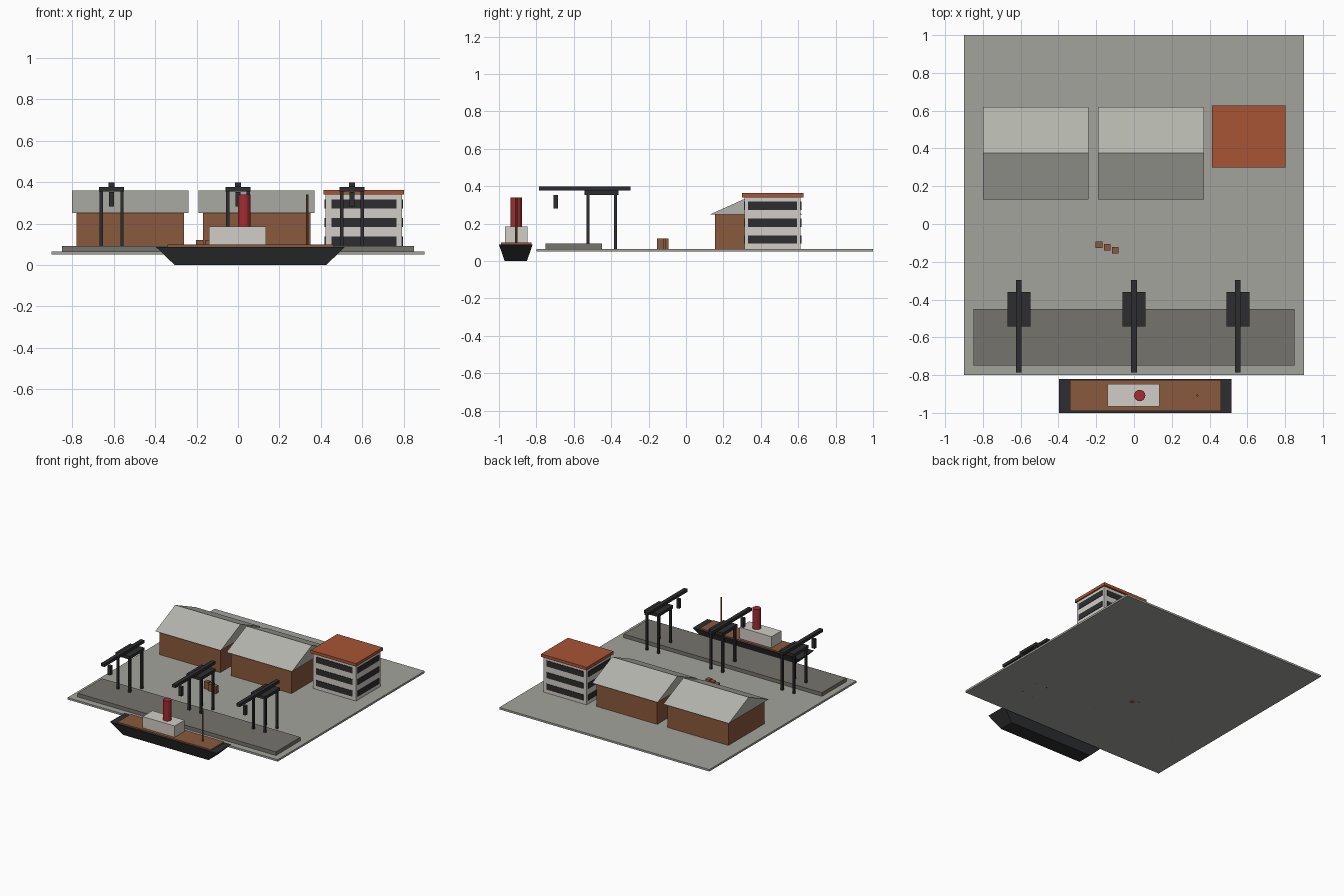
import bpy, bmesh, math

if "Cube" in bpy.data.objects:
    bpy.data.objects.remove(bpy.data.objects["Cube"])


def mat(name, rgb):
    m = bpy.data.materials.new(name)
    m.diffuse_color = (*rgb, 1)
    m.use_nodes = True
    m.node_tree.nodes["Principled BSDF"].inputs["Base Color"].default_value = m.diffuse_color
    return m


CONCRETE = mat("concrete", (0.37, 0.37, 0.335))
QUAY = mat("quay_stone", (0.18, 0.175, 0.155))
SHEET = mat("roof_sheet", (0.45, 0.455, 0.41))
BROWN = mat("brick_brown", (0.25, 0.10, 0.045))
TILE = mat("roof_tile", (0.39, 0.089, 0.036))
DARK = mat("dark_steel", (0.026, 0.027, 0.029))
WHITE = mat("off_white", (0.64, 0.61, 0.57))
RED = mat("funnel_red", (0.37, 0.026, 0.032))


def finish(bm, name, material):
    bmesh.ops.recalc_face_normals(bm, faces=bm.faces)
    me = bpy.data.meshes.new(name)
    bm.to_mesh(me)
    bm.free()
    me.materials.append(material)
    ob = bpy.data.objects.new(name, me)
    bpy.context.collection.objects.link(ob)
    return ob


def box(name, material, x, y, z, base=(1, 1)):
    """Box from (min, max) ranges; base scales the bottom face about its centre."""
    bm = bmesh.new()
    bmesh.ops.create_cube(bm, size=1)
    mid = [(r[0] + r[1]) / 2 for r in (x, y, z)]
    for v in bm.verts:
        sx, sy = base if v.co.z < 0 else (1, 1)
        v.co = (mid[0] + v.co.x * (x[1] - x[0]) * sx,
                mid[1] + v.co.y * (y[1] - y[0]) * sy,
                mid[2] + v.co.z * (z[1] - z[0]))
    return finish(bm, name, material)


def around(c, half):
    return (c - half, c + half)


def cylinder(name, material, x, y, z, r, sides):
    bm = bmesh.new()
    bmesh.ops.create_cone(bm, cap_ends=True, segments=sides, radius1=r, radius2=r, depth=z[1] - z[0])
    bmesh.ops.translate(bm, verts=bm.verts, vec=(x, y, (z[0] + z[1]) / 2))
    return finish(bm, name, material)


def gable(name, material, x, y, z):
    """Triangular roof prism with its ridge along x."""
    bm = bmesh.new()
    prof = [(y[0], z[0]), (y[1], z[0]), ((y[0] + y[1]) / 2, z[1])]
    face = bm.faces.new([bm.verts.new((x[0], py, pz)) for py, pz in prof])
    ext = bmesh.ops.extrude_face_region(bm, geom=[face])["geom"]
    bmesh.ops.translate(bm, verts=[g for g in ext if isinstance(g, bmesh.types.BMVert)],
                        vec=(x[1] - x[0], 0, 0))
    if not face.is_valid or len(bm.faces) < 5:
        bmesh.ops.holes_fill(bm, edges=bm.edges)
    return finish(bm, name, material)


# Ground and quay
box("ground_slab", CONCRETE, (-0.9, 0.9), (-0.8, 1.0), (0.05, 0.065))
box("quay", QUAY, (-0.85, 0.85), (-0.75, -0.45), (0.06, 0.093))

# Warehouses
for i, cx in enumerate((-0.52, 0.09)):
    box(f"warehouse_walls_{i}", BROWN, around(cx, 0.26), (0.155, 0.595), (0.06, 0.25))
    gable(f"warehouse_roof_{i}", SHEET, around(cx, 0.28), (0.13, 0.62), (0.25, 0.36))

# Office block with window bands on all four sides
ox, oy, hx, hy = 0.607, 0.463, 0.185, 0.15
box("office_walls", WHITE, around(ox, hx), around(oy, hy), (0.06, 0.342))
box("office_roof", TILE, around(ox, 0.195), around(oy, 0.164), (0.34, 0.363))
for i in range(3):
    z = around(0.115 + i * 0.09, 0.022)
    for s, side in ((-1, "a"), (1, "b")):
        box(f"window_band_y_{side}_{i}", DARK, around(ox, 0.157), around(oy + s * hy, 0.004), z)
        box(f"window_band_x_{side}_{i}", DARK, around(ox + s * hx, 0.004), around(oy, 0.131), z)

# Gantry cranes
for i, cx in enumerate((-0.61, 0.0, 0.55)):
    for sx in (-1, 1):
        for ly in (-0.525, -0.378):
            box(f"crane_leg_{i}", DARK, around(cx + sx * 0.05, 0.008), around(ly, 0.008), (0.05, 0.36))
    box(f"crane_platform_{i}", DARK, around(cx, 0.061), (-0.542, -0.36), (0.354, 0.377))
    box(f"crane_boom_{i}", DARK, around(cx, 0.015), (-0.785, -0.297), (0.377, 0.399))
    box(f"crane_hook_{i}", DARK, around(cx, 0.0125), around(-0.697, 0.0125), (0.282, 0.353))

# Crates
for i in range(3):
    box(f"crate_{i}", BROWN, around(-0.185 + i * 0.043, 0.0175),
        around(-0.11 - i * 0.014, 0.0175), (0.05, 0.12))

# Cargo ship
box("ship_hull", DARK, (-0.397, 0.517), (-1.0, -0.82), (0, 0.088), base=(0.8, 0.66))
box("ship_deck", BROWN, (-0.34, 0.46), (-0.99, -0.827), (0.08, 0.098))
box("ship_cabin", WHITE, (-0.14, 0.135), (-0.967, -0.847), (0.09, 0.185))
cylinder("ship_funnel", RED, 0.03, -0.908, (0.18, 0.34), 0.03, 16)
cylinder("ship_mast", BROWN, 0.335, -0.908, (0.09, 0.34), 0.006, 8)
